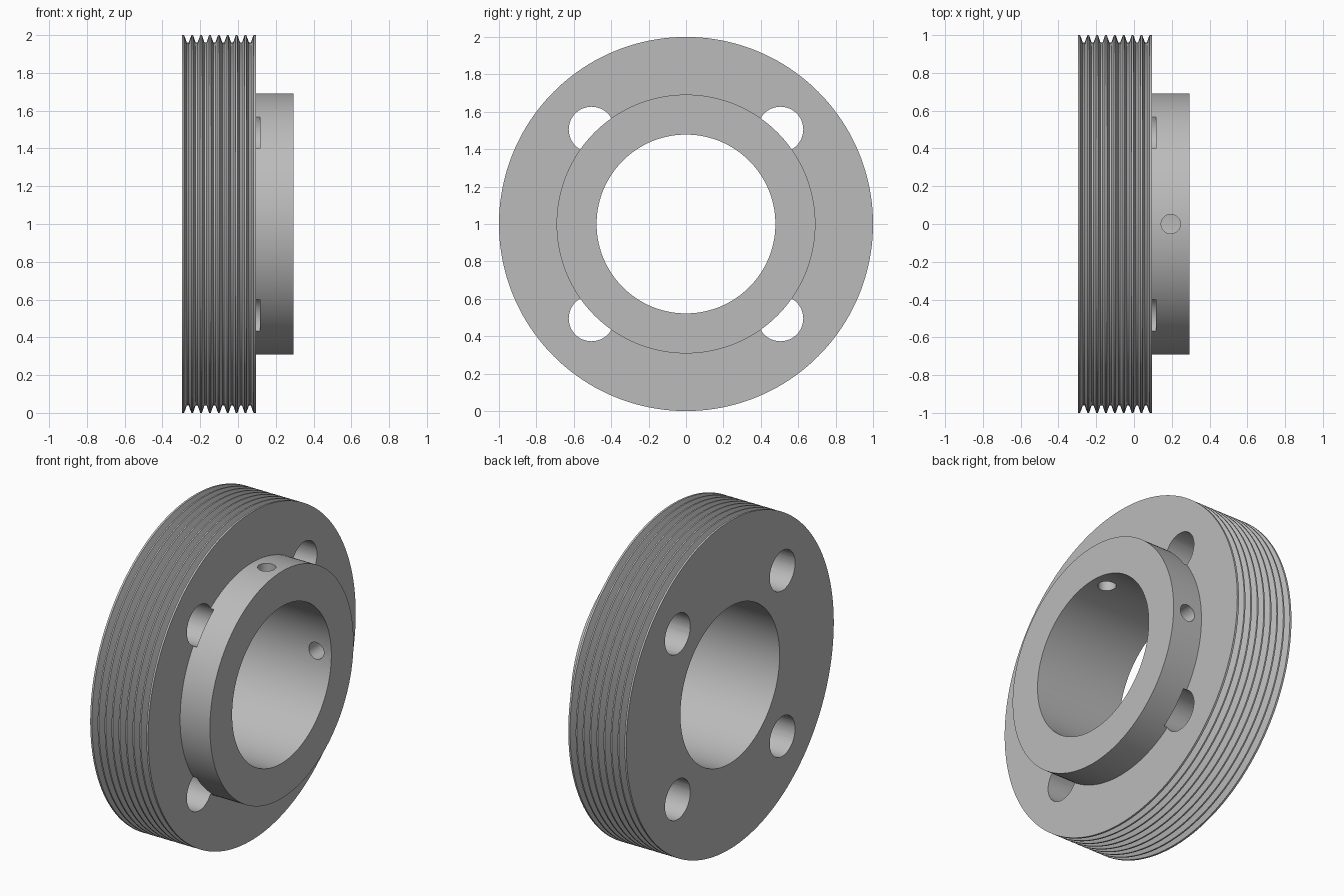
import bpy, bmesh, math
from mathutils import Matrix, Vector

if "Cube" in bpy.data.objects:
    bpy.data.objects.remove(bpy.data.objects["Cube"])

BACK, FACE, END = -0.297, 0.094, 0.295      # rear face, flange face, hub face
RIM, HUB, BORE = 1.0, 0.692, 0.478          # radii
GROOVES, PITCH, DEPTH = 8, 0.047, 0.04
CENTRE = Vector((0, 0, 1))

metal = bpy.data.materials.new("grey metal")
metal.use_nodes = True
grey = (0.5, 0.5, 0.5, 1)
metal.diffuse_color = grey
metal.node_tree.nodes["Principled BSDF"].inputs["Base Color"].default_value = grey


def make_object(name, bm):
    bmesh.ops.recalc_face_normals(bm, faces=bm.faces[:])
    mesh = bpy.data.meshes.new(name)
    bm.to_mesh(mesh)
    bm.free()
    mesh.materials.append(metal)
    obj = bpy.data.objects.new(name, mesh)
    bpy.context.collection.objects.link(obj)
    return obj


def lathe(name, profile, steps=160):
    """Turn a closed (x, radius) profile around the pulley axis."""
    bm = bmesh.new()
    verts = [bm.verts.new((x, 0, 1 + r)) for x, r in profile]
    edges = [bm.edges.new((a, b)) for a, b in zip(verts, verts[1:] + verts[:1])]
    bmesh.ops.spin(bm, geom=verts + edges, cent=CENTRE, axis=(1, 0, 0),
                   angle=math.tau, steps=steps, use_merge=True)
    bmesh.ops.remove_doubles(bm, verts=bm.verts[:], dist=1e-5)
    return make_object(name, bm)


def add_drill(bm, start, end, radius):
    """Add a cylinder between two points."""
    axis = end - start
    place = Matrix.Translation((start + end) / 2) @ axis.to_track_quat("Z", "Y").to_matrix().to_4x4()
    bmesh.ops.create_cone(bm, cap_ends=True, segments=48, radius1=radius,
                          radius2=radius, depth=axis.length, matrix=place)


# Grooved rim, stepped hub and bore as one turned profile
profile = [(BACK, BORE), (BACK, RIM)]
middle = (BACK + FACE) / 2
for i in range(GROOVES):
    x = middle + (i - (GROOVES - 1) / 2) * PITCH
    profile += [(x - 0.019, RIM), (x - 0.005, RIM - DEPTH),
                (x + 0.005, RIM - DEPTH), (x + 0.019, RIM)]
profile += [(FACE, RIM), (FACE, HUB), (END, HUB), (END, BORE)]
pulley = lathe("grooved_pulley", profile)

# Four bolt holes that bite slightly into the hub, two radial set screw holes
bm = bmesh.new()
for y in (-0.505, 0.505):
    for z in (-0.505, 0.505):
        add_drill(bm, CENTRE + Vector((-0.4, y, z)), CENTRE + Vector((0.117, y, z)), 0.122)
for out in (Vector((0, 0, 1)), Vector((0, 1, 0))):
    base = CENTRE + Vector(((FACE + END) / 2, 0, 0))
    add_drill(bm, base + out * 0.3, base + out * 0.8, 0.051)
drills = make_object("hole_cutter", bm)

cut = pulley.modifiers.new("holes", "BOOLEAN")
cut.operation = "DIFFERENCE"
cut.solver = "EXACT"
cut.object = drills
bpy.context.view_layer.objects.active = pulley
pulley.select_set(True)
bpy.ops.object.modifier_apply(modifier=cut.name)
bpy.data.objects.remove(drills)

bpy.ops.object.shade_smooth_by_angle(angle=math.radians(30))
